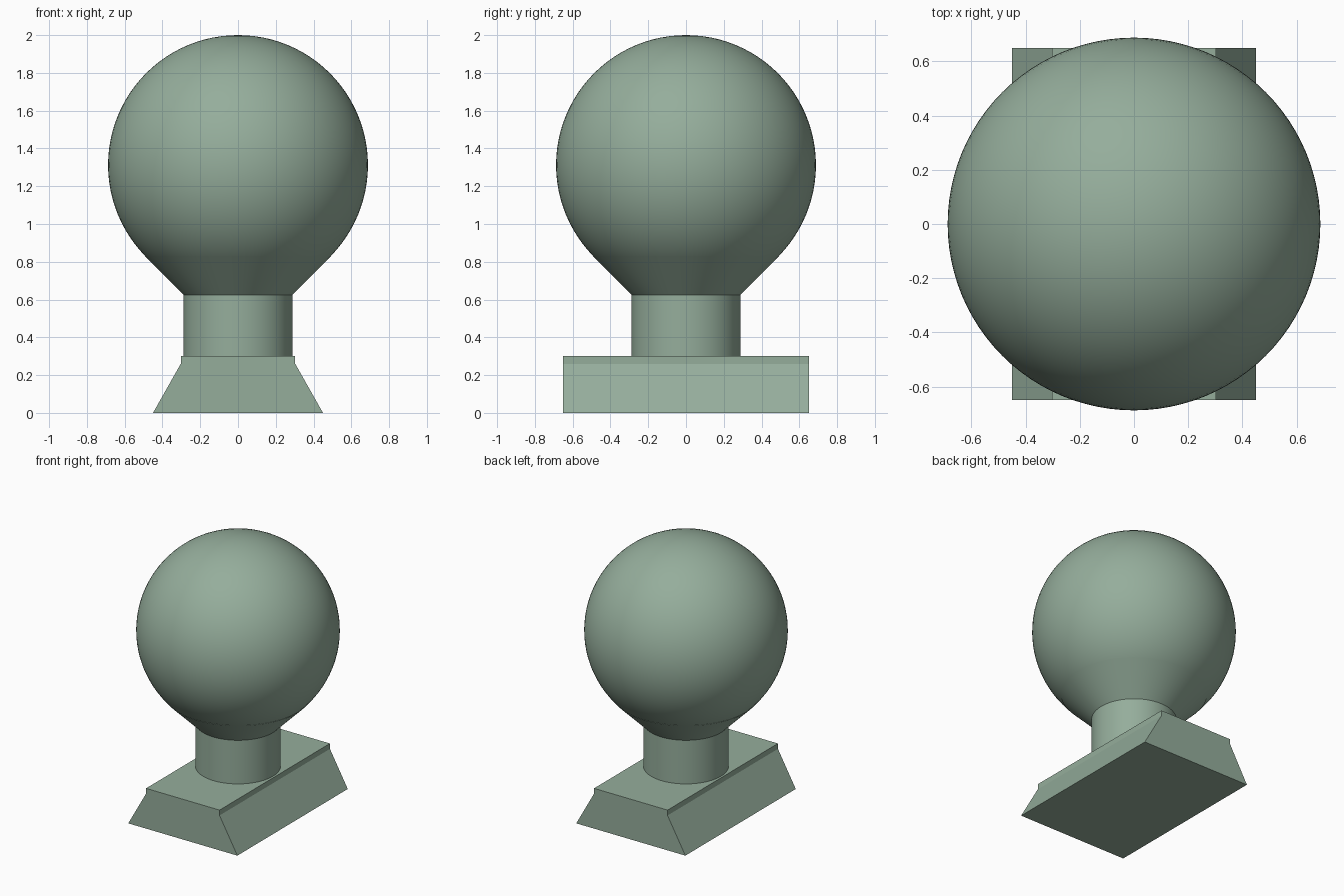
import bpy, bmesh, math

if "Cube" in bpy.data.objects:
    bpy.data.objects.remove(bpy.data.objects["Cube"])

# Single sage green finish
green = bpy.data.materials.new("sage_green")
green.diffuse_color = (0.30, 0.42, 0.33, 1)
green.use_nodes = True
green.node_tree.nodes["Principled BSDF"].inputs["Base Color"].default_value = green.diffuse_color


def finish(obj, name, smooth=True):
    obj.name = name
    obj.data.materials.append(green)
    if smooth:
        bpy.ops.object.shade_smooth_by_angle(angle=math.radians(30))


def frustum(name, r_low, r_high, z_low, z_high):
    bpy.ops.mesh.primitive_cone_add(vertices=96, radius1=r_low, radius2=r_high,
                                    depth=z_high - z_low,
                                    location=(0, 0, (z_low + z_high) / 2))
    finish(bpy.context.object, name)


# Base: dovetail profile with a short vertical lip, extruded along y
half = [(0.45, 0.0), (0.303, 0.26), (0.303, 0.30)]
profile = half + [(-x, z) for x, z in reversed(half)]
bm = bmesh.new()
face = bm.faces.new([bm.verts.new((x, -0.65, z)) for x, z in profile])
ext = bmesh.ops.extrude_face_region(bm, geom=[face])
bmesh.ops.translate(bm, vec=(0, 1.3, 0),
                    verts=[g for g in ext["geom"] if isinstance(g, bmesh.types.BMVert)])
bmesh.ops.recalc_face_normals(bm, faces=bm.faces)
mesh = bpy.data.meshes.new("dovetail_base")
bm.to_mesh(mesh)
bm.free()
base = bpy.data.objects.new("dovetail_base", mesh)
bpy.context.collection.objects.link(base)
finish(base, "dovetail_base", smooth=False)

# Neck and flared collar under the ball
frustum("neck", 0.288, 0.288, 0.30, 0.625)
frustum("flared_collar", 0.288, 0.494, 0.625, 0.83)

# Ball
bpy.ops.mesh.primitive_uv_sphere_add(segments=96, ring_count=48, radius=0.688,
                                     location=(0, 0, 1.312))
finish(bpy.context.object, "ball")
